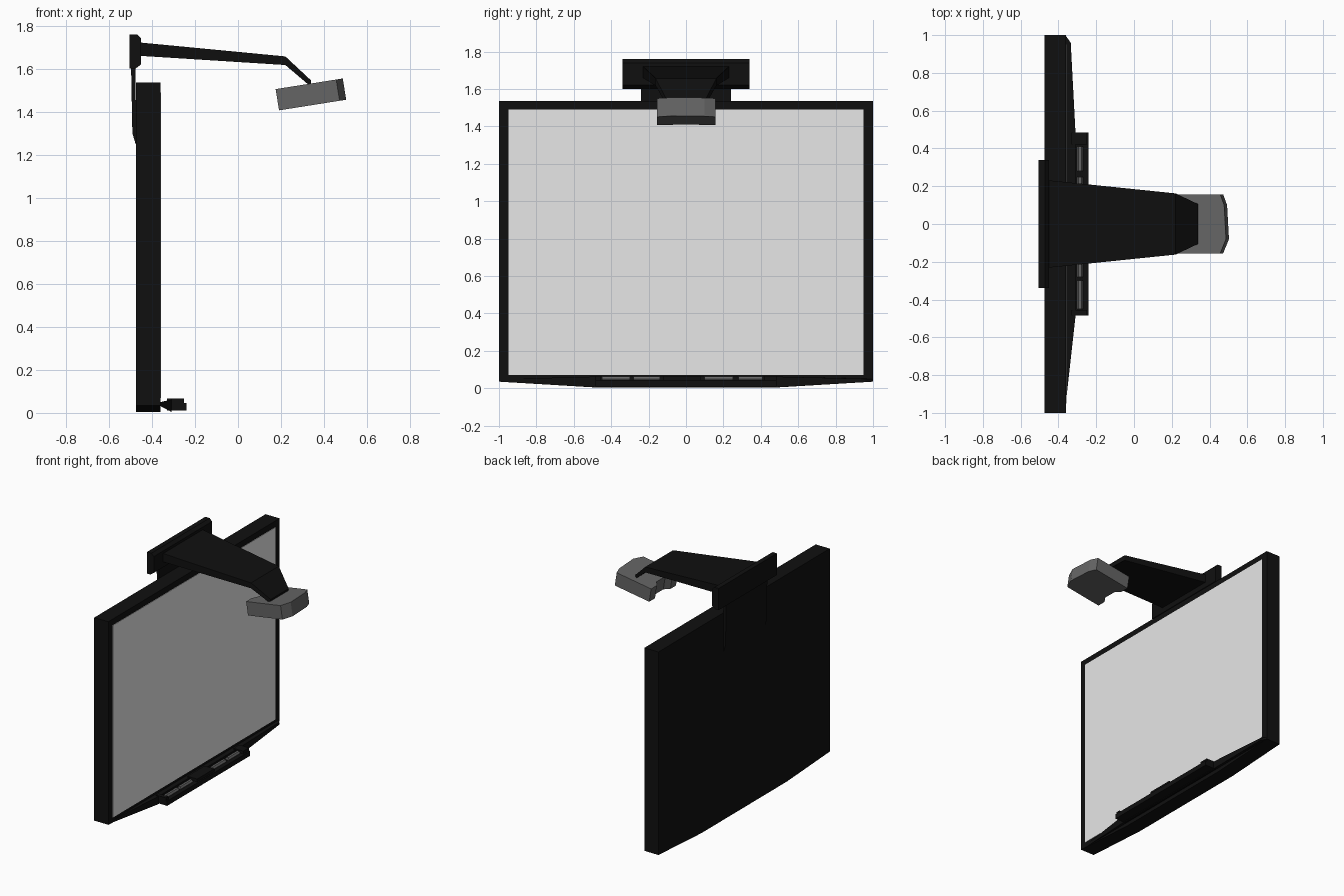
import bpy, bmesh, math
from mathutils import Vector

if "Cube" in bpy.data.objects:
    bpy.data.objects.remove(bpy.data.objects["Cube"])


def material(name, r, g, b):
    m = bpy.data.materials.new(name)
    m.diffuse_color = (r, g, b, 1)
    m.use_nodes = True
    m.node_tree.nodes["Principled BSDF"].inputs["Base Color"].default_value = m.diffuse_color
    return m


BLACK = material("black", 0.005, 0.005, 0.005)
WHITE = material("screen_white", 0.8, 0.8, 0.8)
GREY = material("mid_grey", 0.13, 0.13, 0.13)


def loft(name, rings, mat):
    """Skin a list of equal-length point rings and cap both ends."""
    bm = bmesh.new()
    loops = [[bm.verts.new(p) for p in ring] for ring in rings]
    n = len(loops[0])
    for a, b in zip(loops, loops[1:]):
        for i in range(n):
            j = (i + 1) % n
            bm.faces.new((a[i], a[j], b[j], b[i]))
    bm.faces.new(loops[0])
    bm.faces.new(loops[-1])
    bmesh.ops.recalc_face_normals(bm, faces=bm.faces)
    me = bpy.data.meshes.new(name)
    bm.to_mesh(me)
    bm.free()
    me.materials.append(mat)
    ob = bpy.data.objects.new(name, me)
    bpy.context.collection.objects.link(ob)
    return ob


def box(name, x, y, z, mat):
    ring = [(x[0], y[0]), (x[1], y[0]), (x[1], y[1]), (x[0], y[1])]
    return loft(name, [[(a, b, h) for a, b in ring] for h in z], mat)


def side_profile(name, pts, half, mat):
    """Extrude an x-z profile across the width."""
    return loft(name, [[(x, s * half, z) for x, z in pts] for s in (-1, 1)], mat)


# Board slab with a shallow pointed underside
outline = [(-1, 0.035), (-0.5, 0.005), (0.5, 0.005), (1, 0.035), (1, 1.535), (-1, 1.535)]
loft("board_frame", [[(x, y, z) for y, z in outline] for x in (-0.475, -0.36)], BLACK)
box("screen", (-0.362, -0.357), (-0.95, 0.95), (0.07, 1.49), WHITE)

# Flared ledge under the screen
plan = [(-0.37, -0.99), (-0.36, -0.94), (-0.31, -0.49), (-0.31, 0.49),
        (-0.335, 0.96), (-0.36, 0.995), (-0.37, 0.995), (-0.37, 0.49), (-0.37, -0.49)]


def underside(y):
    return 0.005 + 0.06 * max(0, abs(y) - 0.5)


loft("ledge", [[(x, y, underside(y)) for x, y in plan],
               [(x, y, 0.062 if abs(y) < 0.5 else 0.05) for x, y in plan]], BLACK)

# Pen tray, its raised dividers and four pens
box("tray", (-0.33, -0.24), (-0.485, 0.485), (0.01, 0.045), BLACK)
for i, y in enumerate([(-0.485, -0.455), (-0.12, 0.08), (0.42, 0.485)]):
    box(f"tray_divider_{i}", (-0.33, -0.25), y, (0.04, 0.066), BLACK)
for i, ys in enumerate([(-0.45, -0.3), (-0.28, -0.14), (0.1, 0.25), (0.28, 0.41)]):
    ring = [(math.cos(k * math.pi / 3), math.sin(k * math.pi / 3)) for k in range(6)]
    loft(f"pen_{i}", [[(-0.285 + 0.016 * c, y, 0.05 + 0.015 * s) for c, s in ring]
                      for y in ys], GREY)

# Wall mount and hanger plate behind the board
side_profile("mount_plate", [(-0.505, 1.6), (-0.505, 1.76), (-0.47, 1.76), (-0.45, 1.74),
                             (-0.45, 1.62), (-0.477, 1.6)], 0.34, BLACK)
side_profile("hanger_plate", [(-0.497, 1.61), (-0.477, 1.61), (-0.473, 1.25),
                              (-0.476, 1.25), (-0.491, 1.3)], 0.24, BLACK)

# Tapered arm, bent down at the tip
sections = [(-0.46, 1.66, 1.722, 0.232), (0.22, 1.617, 1.657, 0.162), (0.34, 1.515, 1.545, 0.105)]
loft("arm", [[(x, -w, lo), (x, w, lo), (x, w, hi), (x, -w, hi)]
             for x, lo, hi, w in sections], BLACK)

# Tilted projector with chamfered nose and a shallow rear recess
head = [(0, -0.155), (0.285, -0.155), (0.316, -0.08), (0.306, 0.1), (0.285, 0.157), (0, 0.157),
        (0, 0.09), (0.03, 0.05), (0.03, -0.05), (0, -0.09)]
along = Vector((math.cos(0.157), 0, math.sin(0.157)))
down = Vector((math.sin(0.157), 0, -math.cos(0.157))) * 0.1
start = Vector((0.175, 0, 1.505))
loft("projector", [[start + along * u + down * t + Vector((0, y, 0)) for u, y in head]
                   for t in (0, 1)], GREY)
